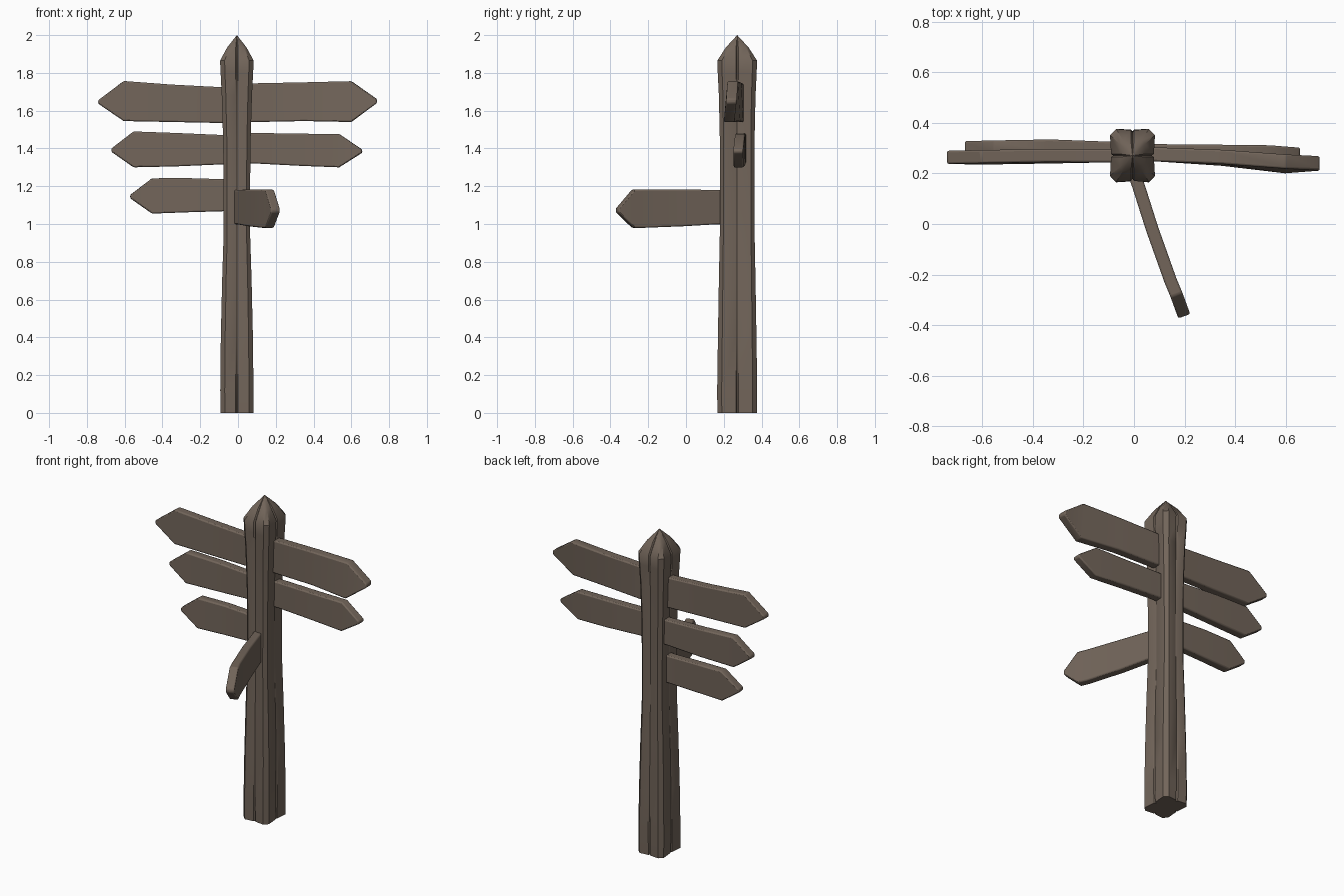
import bpy, bmesh, math
from mathutils import Vector

if "Cube" in bpy.data.objects:
    bpy.data.objects.remove(bpy.data.objects["Cube"])

wood = bpy.data.materials.new("weathered brown wood")
wood.diffuse_color = (0.168, 0.130, 0.102, 1)
wood.use_nodes = True
wood.node_tree.nodes["Principled BSDF"].inputs["Base Color"].default_value = wood.diffuse_color


def finish(name, bm, bevel, angle):
    bmesh.ops.recalc_face_normals(bm, faces=bm.faces)
    me = bpy.data.meshes.new(name)
    bm.to_mesh(me)
    bm.free()
    ob = bpy.data.objects.new(name, me)
    bpy.context.collection.objects.link(ob)
    me.materials.append(wood)
    me.shade_smooth()
    me.set_sharp_from_angle(angle=math.radians(angle))
    if bevel:
        mod = ob.modifiers.new("soft edges", 'BEVEL')
        mod.width, mod.segments = bevel, 2
        mod.limit_method, mod.angle_limit = 'ANGLE', math.radians(35)
    return ob


def loft(bm, rings):
    for a, b in zip(rings, rings[1:]):
        n = len(a)
        for i in range(n):
            bm.faces.new((a[i], a[(i + 1) % n], b[(i + 1) % n], b[i]))


# Post: chamfered square section, cracked down the middle of each side, waisted
CX, CY = -0.006, 0.271
# z, half width, half depth, crack depth
levels = [(0.0, .087, .105, .020), (0.12, .088, .106, .012), (0.4, .085, .102, .005),
          (0.7, .078, .097, .004), (0.95, .070, .092, .003), (1.2, .070, .091, .003),
          (1.45, .073, .092, .004), (1.68, .080, .097, .007), (1.80, .086, .103, .011),
          (1.865, .089, .105, .014), (1.935, .051, .060, .010)]


def post_ring(bm, z, hx, hy, d):
    c, w = 0.27 * hx, 0.006
    ring = []
    for sx, sy, side in ((1, 1, 'y'), (-1, 1, 'x'), (-1, -1, 'y'), (1, -1, 'x')):
        if side == 'y':       # chamfer, then crack in the +y / -y side
            pts = [(sx * hx, sy * (hy - c)), (sx * (hx - c), sy * hy),
                   (sx * w, sy * (hy - d * .3)), (0, sy * (hy - d)), (-sx * w, sy * (hy - d * .3))]
        else:                 # chamfer, then crack in the -x / +x side
            pts = [(sx * (hx - c), sy * hy), (sx * hx, sy * (hy - c)),
                   (sx * (hx - d * .3), sy * w), (sx * (hx - d), 0), (sx * (hx - d * .3), -sy * w)]
        ring += [bm.verts.new((CX + x, CY + y, z)) for x, y in pts]
    return ring


bm = bmesh.new()
rings = [post_ring(bm, *lv) for lv in levels]
loft(bm, rings)
bm.faces.new(rings[0])
apex = bm.verts.new((CX, CY, 2.0))
for i in range(len(rings[-1])):
    bm.faces.new((rings[-1][i], rings[-1][(i + 1) % 20], apex))
finish("post", bm, 0, 38)


# Arrow boards: stations (x, y, z low, z high, lean of the top edge in y)
def board(name, stations, thick=0.052):
    bm = bmesh.new()
    rings = []
    n = len(stations)
    for i, (x, y, lo, hi, lean) in enumerate(stations):
        a, b = stations[max(i - 1, 0)], stations[min(i + 1, n - 1)]
        t = Vector((b[0] - a[0], b[1] - a[1], 0)).normalized()
        side = Vector((-t.y, t.x, 0)) * thick / 2
        up = Vector((0, lean, 0))
        low, high = Vector((x, y, lo)) - up, Vector((x, y, hi)) + up
        rings.append([bm.verts.new(p) for p in (low - side, low + side, high + side, high - side)])
    loft(bm, rings)
    bm.faces.new(rings[0])
    bm.faces.new(rings[-1])
    return finish(name, bm, 0.007, 40)


board("top_right_board", [(0, .280, 1.54, 1.735, 0), (.10, .275, 1.54, 1.745, 0),
                          (.35, .262, 1.545, 1.75, .004), (.60, .238, 1.54, 1.756, .010),
                          (.735, .240, 1.640, 1.662, .002)], 0.056)
board("top_left_board", [(0, .272, 1.53, 1.72, 0), (-.10, .270, 1.535, 1.725, 0),
                         (-.35, .268, 1.54, 1.738, .003), (-.605, .264, 1.545, 1.757, .003),
                         (-.74, .264, 1.637, 1.655, 0)])
board("middle_right_board", [(0, .292, 1.32, 1.48, 0), (.10, .290, 1.32, 1.482, 0),
                             (.33, .288, 1.308, 1.478, 0), (.535, .282, 1.30, 1.477, .004),
                             (.657, .276, 1.377, 1.394, 0)])
board("middle_left_board", [(0, .298, 1.315, 1.47, 0), (-.10, .300, 1.315, 1.472, 0),
                            (-.33, .306, 1.305, 1.482, .003), (-.553, .302, 1.30, 1.490, .003),
                            (-.67, .302, 1.382, 1.400, 0)])
board("lower_left_board", [(0, .275, 1.07, 1.242, 0), (-.10, .275, 1.067, 1.238, 0),
                           (-.27, .278, 1.062, 1.243, .003), (-.455, .276, 1.055, 1.242, .003),
                           (-.57, .272, 1.136, 1.154, 0)])
board("front_board", [(-.02, .26, 1.00, 1.18, 0), (.018, .15, .998, 1.18, 0),
                      (.072, -.02, .988, 1.183, 0), (.145, -.225, .98, 1.182, 0),
                      (.168, -.28, .98, 1.182, 0), (.199, -.365, 1.062, 1.082, 0)], 0.05)
